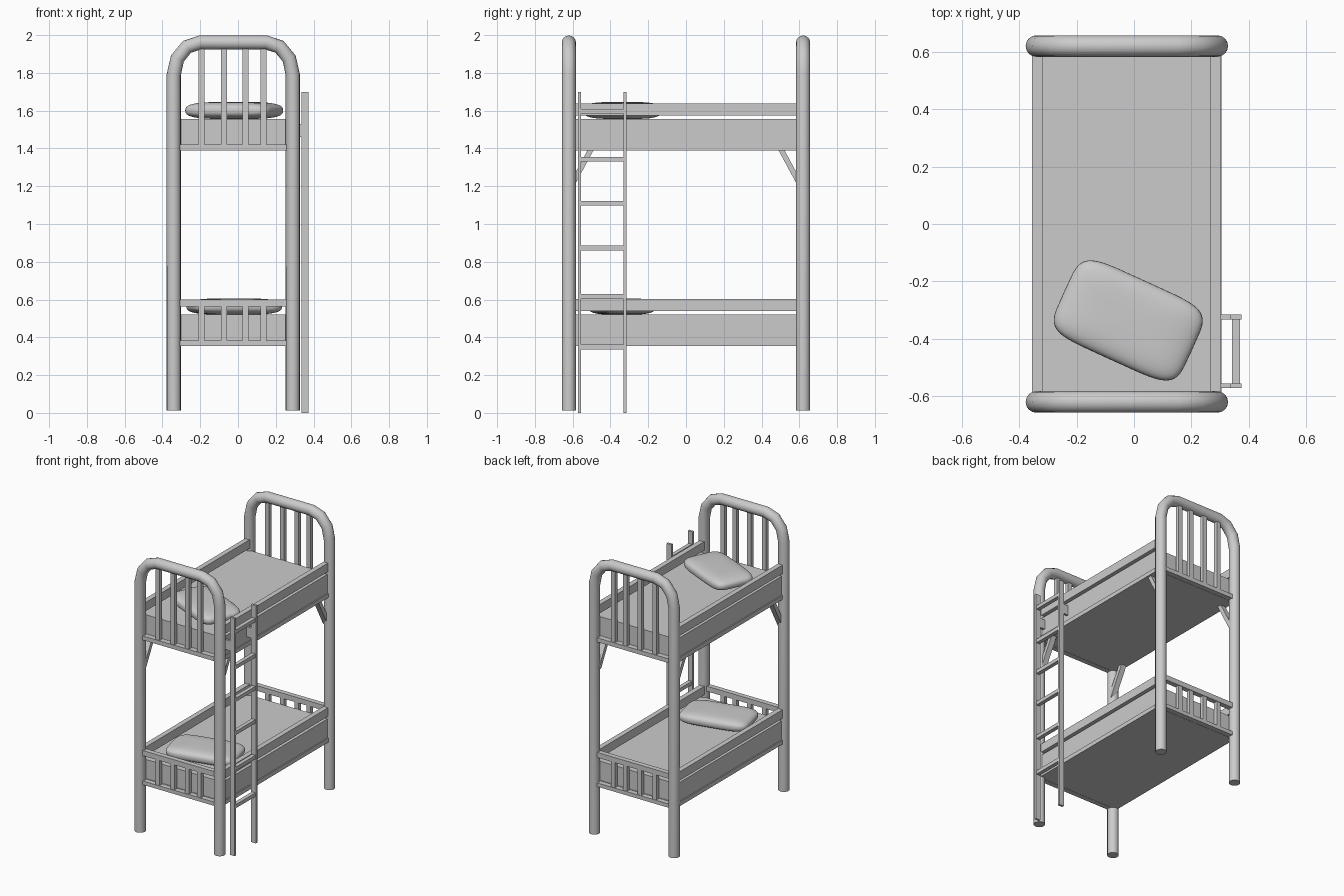
import bpy, math

if "Cube" in bpy.data.objects:
    bpy.data.objects.remove(bpy.data.objects["Cube"])

CX = -0.025            # centre of the bed frame (ladder sits on the +x side)
HALF, END_Y = 0.315, 0.62


def box(name, x0, x1, y0, y1, z0, z1):
    bpy.ops.mesh.primitive_cube_add(size=1, location=((x0 + x1) / 2, (y0 + y1) / 2, (z0 + z1) / 2))
    o = bpy.context.object
    o.name = name
    o.scale = (x1 - x0, y1 - y0, z1 - z0)
    bpy.ops.object.transform_apply(location=False, rotation=False)
    return o


def tube(name, pts, r):
    cu = bpy.data.curves.new(name, 'CURVE')
    cu.dimensions = '3D'
    cu.bevel_depth, cu.bevel_resolution, cu.use_fill_caps = r, 6, True
    sp = cu.splines.new('POLY')
    sp.points.add(len(pts) - 1)
    for p, c in zip(sp.points, pts):
        p.co = (*c, 1)
    o = bpy.data.objects.new(name, cu)
    bpy.context.collection.objects.link(o)
    bpy.ops.object.select_all(action='DESELECT')
    o.select_set(True)
    bpy.context.view_layer.objects.active = o
    bpy.ops.object.convert(target='MESH')
    bpy.ops.object.shade_smooth_by_angle(angle=math.radians(40))


def pillow(name, loc, size, turn):
    bpy.ops.mesh.primitive_uv_sphere_add(segments=48, ring_count=20, radius=1, location=loc)
    o = bpy.context.object
    o.name = name
    power = lambda v, e: math.copysign(abs(v) ** e, v)
    for v in o.data.vertices:
        h = math.hypot(v.co.x, v.co.y)
        a = math.atan2(v.co.y, v.co.x)
        rad = h ** 0.5
        v.co = (power(math.cos(a), 0.38) * rad * size[0] / 2,
                power(math.sin(a), 0.38) * rad * size[1] / 2,
                power(v.co.z, 0.75) * size[2] / 2)
    o.rotation_euler.z = math.radians(turn)
    bpy.ops.object.shade_smooth()


# arched tube end frames
right = [(HALF, 0.013)] + [(0.175 + 0.14 * math.cos(t), 1.79 + 0.171 * math.sin(t))
                           for t in (math.radians(30 * i) for i in range(4))]
profile = right + [(-x, z) for x, z in reversed(right)]
for side, s in (("front", -1), ("back", 1)):
    y = s * END_Y
    tube(side + "_end_frame", [(CX + x, y, z) for x, z in profile], 0.0375)
    # vertical slats on both levels
    for x in (-0.193, -0.075, 0.04, 0.135):
        box(side + "_upper_slat", x - 0.016, x + 0.016, y - 0.014, y + 0.014, 1.4, 1.95)
        box(side + "_lower_slat", x - 0.016, x + 0.016, y - 0.014, y + 0.014, 0.37, 0.57)
    # cross bars between the posts
    for label, z0, z1 in (("upper_bottom", 1.39, 1.42), ("lower_bottom", 0.355, 0.382),
                          ("lower_top", 0.563, 0.6)):
        box(f"{side}_{label}_bar", CX - HALF, CX + HALF, y - 0.018, y + 0.018, z0, z1)

# bed bases, mattresses and side rails
for level, z in (("lower", 0.355), ("upper", 1.39)):
    box(level + "_base", -0.355, 0.305, -0.6, 0.6, z, z + 0.03)
    box(level + "_mattress", -0.348, 0.298, -0.598, 0.598, z + 0.03, z + 0.165)
    for x in (-0.355, 0.267):
        box(level + "_side_rail", x, x + 0.036, -0.61, 0.61, z + 0.185, z + 0.247)

# diagonal braces under the upper bed
for x in (CX - 0.3, CX + 0.297):
    for s in (-1, 1):
        b = box("brace", -0.02, 0.02, -0.014, 0.014, -0.12, 0.12)
        b.location = (x, s * 0.556, 1.297)
        b.rotation_euler.x = s * math.atan(1 / 1.85)

# pillows
pillow("upper_pillow", (-0.02, -0.336, 1.601), (0.49, 0.3, 0.09), -24.5)
pillow("lower_pillow", (-0.02, -0.34, 0.563), (0.485, 0.3, 0.086), 13)

# ladder: rails, hooks and rungs
for y in (-0.563, -0.324):
    box("ladder_rail", 0.336, 0.374, y - 0.008, y + 0.008, 0, 1.7)
    box("ladder_hook", 0.29, 0.345, y - 0.008, y + 0.008, 1.46, 1.53)
for z in (0.348, 0.617, 0.872, 1.11, 1.343, 1.597):
    box("ladder_rung", 0.342, 0.37, -0.563, -0.324, z - 0.013, z + 0.013)
